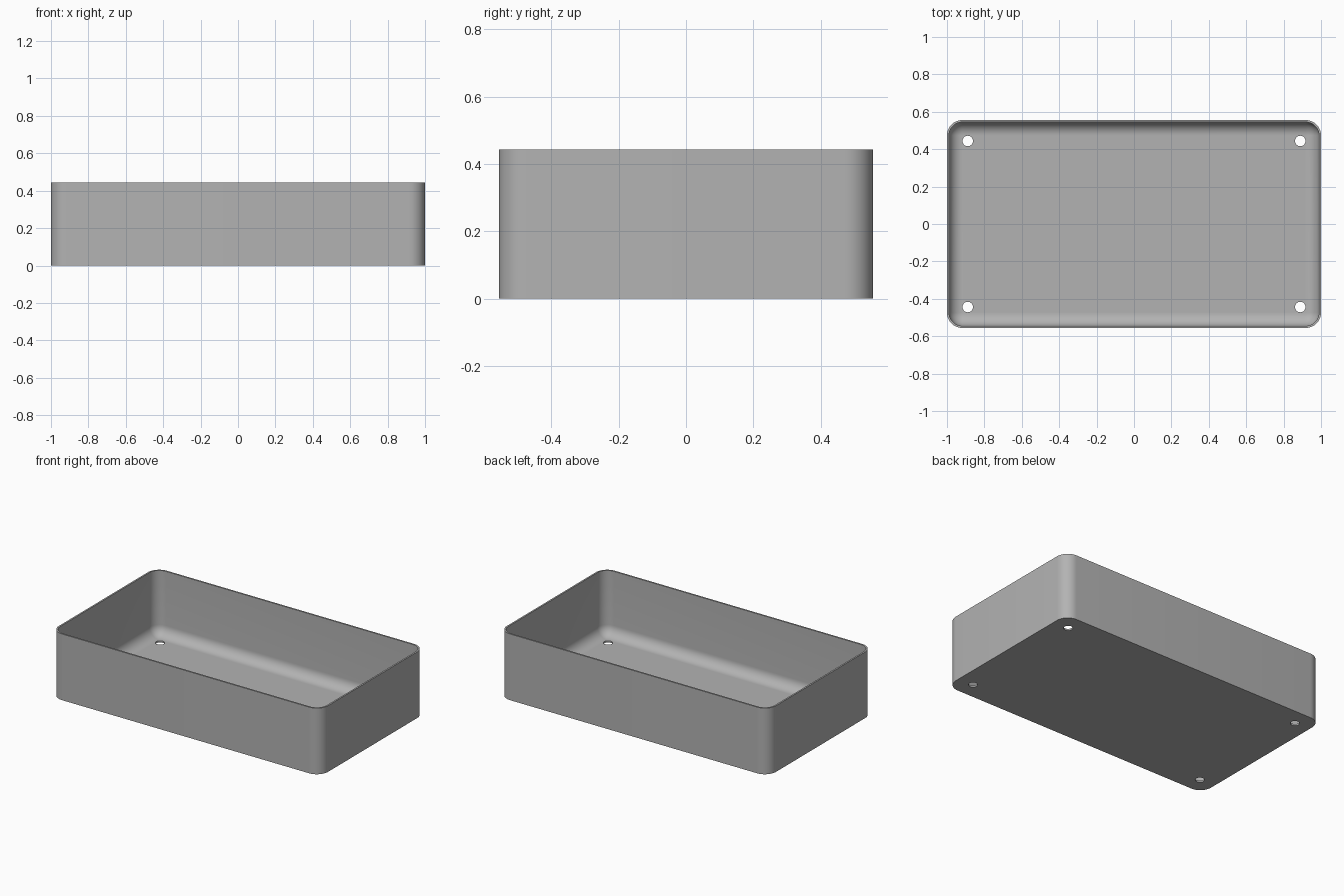
import bpy, bmesh
from math import sin, cos, pi

cube = bpy.data.objects.get("Cube")
if cube:
    bpy.data.objects.remove(cube, do_unlink=True)

# Main sizes
HALF_X, HALF_Y, HEIGHT = 1.0, 0.556, 0.444
WALL, FLOOR = 0.011, 0.011
CORNER, FILLET = 0.083, 0.070
HOLE_X, HOLE_Y, HOLE_R = 0.889, 0.444, 0.028
STEPS = 10

grey = bpy.data.materials.new("plain grey")
grey.use_nodes = True
colour = (0.45, 0.45, 0.45, 1)
grey.diffuse_color = colour
grey.node_tree.nodes["Principled BSDF"].inputs["Base Color"].default_value = colour


def ring(bm, inset, z):
    """Rounded rectangle of vertices, pulled in from the outer wall."""
    r = CORNER - inset
    verts = []
    for q, (sx, sy) in enumerate([(1, 1), (-1, 1), (-1, -1), (1, -1)]):
        for i in range(STEPS + 1):
            a = (q + i / STEPS) * pi / 2
            verts.append(bm.verts.new((sx * (HALF_X - CORNER) + r * cos(a),
                                       sy * (HALF_Y - CORNER) + r * sin(a), z)))
    return verts


# Tray shell: outer wall, rim, inner wall, then a fillet down to the floor
bm = bmesh.new()
levels = [(0, 0), (0, HEIGHT), (WALL, HEIGHT)]
for i in range(STEPS + 1):
    a = i / STEPS * pi / 2
    levels.append((WALL + FILLET * (1 - cos(a)), FLOOR + FILLET * (1 - sin(a))))
rings = [ring(bm, inset, z) for inset, z in levels]
for low, high in zip(rings, rings[1:]):
    for i in range(len(low)):
        j = (i + 1) % len(low)
        bm.faces.new((low[i], low[j], high[j], high[i]))
bm.faces.new(rings[0][::-1])
bm.faces.new(rings[-1])
bmesh.ops.recalc_face_normals(bm, faces=bm.faces)
mesh = bpy.data.meshes.new("tray")
bm.to_mesh(mesh)
bm.free()
tray = bpy.data.objects.new("tray", mesh)
bpy.context.collection.objects.link(tray)
mesh.materials.append(grey)

# Round drain holes through the floor corners
for sx in (-1, 1):
    for sy in (-1, 1):
        bpy.ops.mesh.primitive_cylinder_add(vertices=32, radius=HOLE_R, depth=0.2,
                                            location=(sx * HOLE_X, sy * HOLE_Y, 0))
        cutter = bpy.context.object
        cutter.name = "hole_cutter"
        cutter.data.materials.append(grey)
        cut = tray.modifiers.new("hole", 'BOOLEAN')
        cut.operation = 'DIFFERENCE'
        cut.solver = 'EXACT'
        cut.object = cutter
        bpy.context.view_layer.objects.active = tray
        bpy.ops.object.modifier_apply(modifier=cut.name)
        bpy.data.objects.remove(cutter, do_unlink=True)

# Smooth the rounded walls and keep the rim and hole edges sharp
bpy.ops.object.select_all(action='DESELECT')
tray.select_set(True)
bpy.context.view_layer.objects.active = tray
bpy.ops.object.shade_smooth_by_angle(angle=pi / 6)
